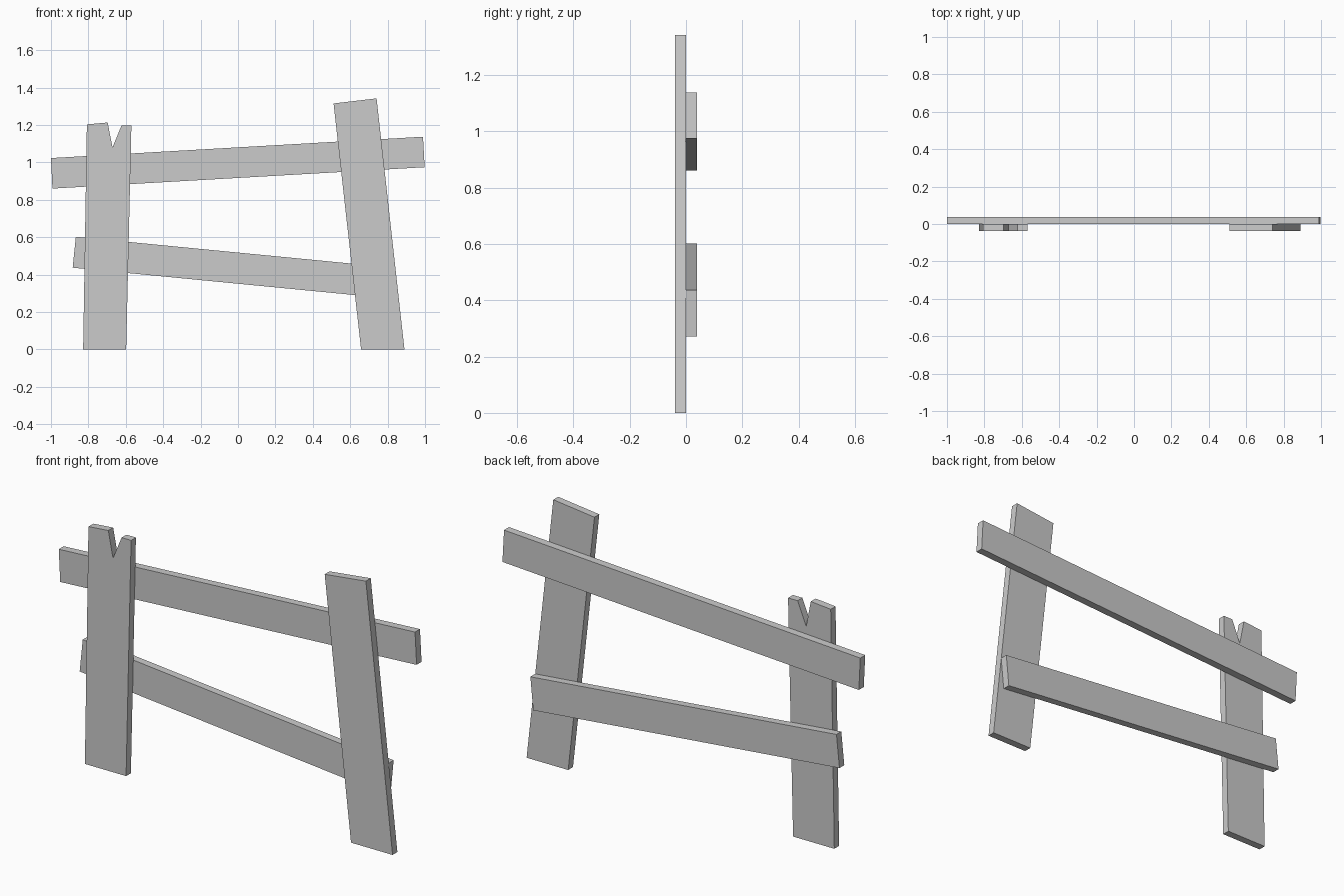
import bpy, bmesh

if "Cube" in bpy.data.objects:
    bpy.data.objects.remove(bpy.data.objects["Cube"])


def plank(name, outline, y0, y1):
    """Extrude an (x, z) outline from y0 to y1."""
    bm = bmesh.new()
    face = bm.faces.new([bm.verts.new((x, y0, z)) for x, z in outline])
    ext = bmesh.ops.extrude_face_region(bm, geom=[face])
    verts = [v for v in ext["geom"] if isinstance(v, bmesh.types.BMVert)]
    bmesh.ops.translate(bm, verts=verts, vec=(0, y1 - y0, 0))
    bmesh.ops.recalc_face_normals(bm, faces=bm.faces)
    mesh = bpy.data.meshes.new(name)
    bm.to_mesh(mesh)
    bm.free()
    obj = bpy.data.objects.new(name, mesh)
    bpy.context.collection.objects.link(obj)
    return obj


T = 0.0385  # board thickness

# Upright posts at the front, the left one with a split top
plank("left_post", [(-0.828, 0), (-0.598, 0), (-0.57, 1.197), (-0.623, 1.197),
                    (-0.671, 1.08), (-0.697, 1.213), (-0.808, 1.203)], -T, 0)
plank("right_post", [(0.658, 0), (0.89, 0), (0.741, 1.342), (0.511, 1.315)], -T, 0)

# Crooked rails at the back
plank("upper_rail", [(-0.992, 0.86), (0.998, 0.974), (0.989, 1.137), (-1.0, 1.023)], -0.001, T)
plank("lower_rail", [(-0.884, 0.437), (0.826, 0.271), (0.842, 0.436), (-0.867, 0.602)], 0, T)
